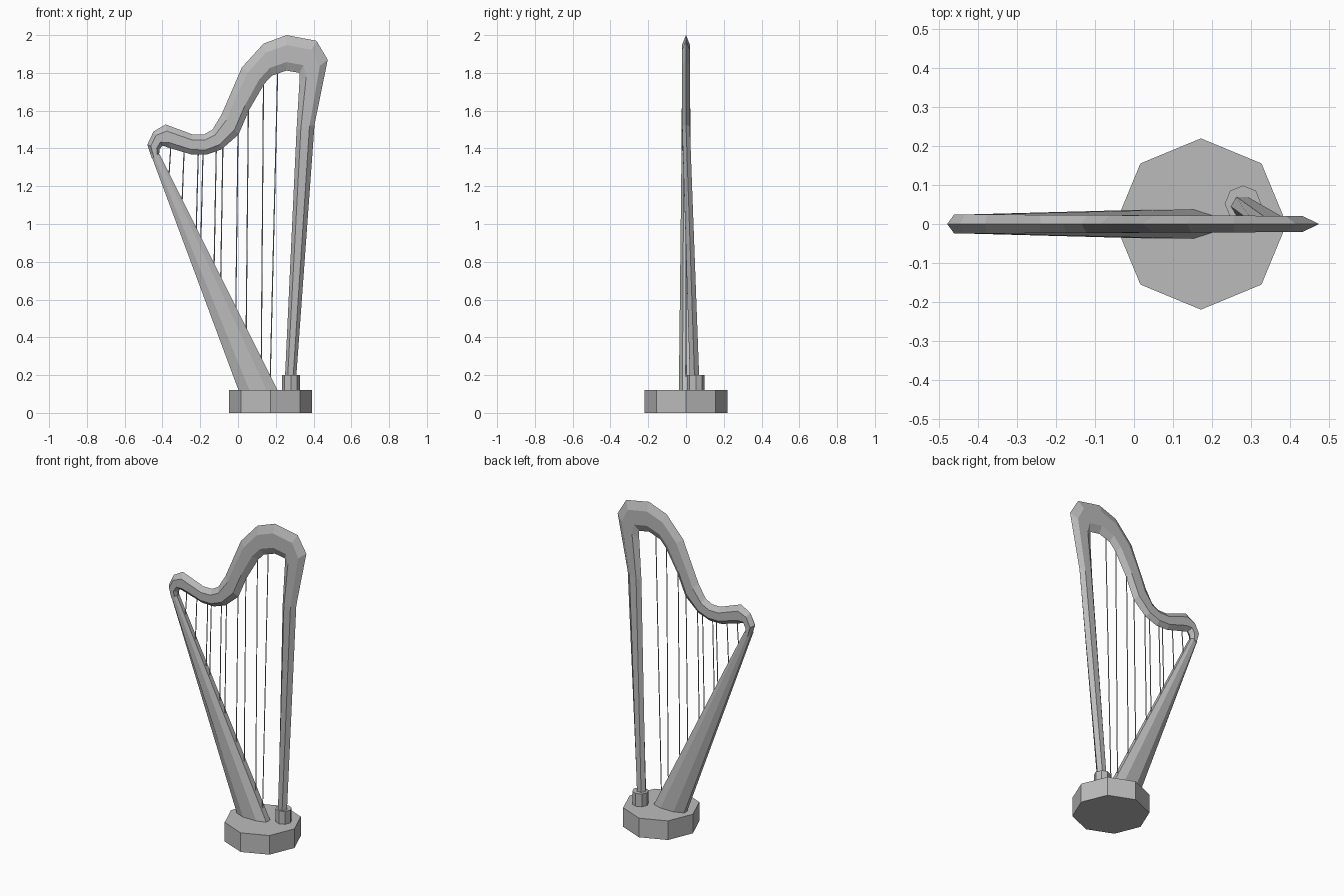
import bpy, bmesh, math
from mathutils import Vector

cube = bpy.data.objects.get("Cube")
if cube:
    bpy.data.objects.remove(cube, do_unlink=True)

grey = bpy.data.materials.new("plain grey")
grey.use_nodes = True
grey.diffuse_color = (0.5, 0.5, 0.5, 1)
grey.node_tree.nodes["Principled BSDF"].inputs["Base Color"].default_value = (0.5, 0.5, 0.5, 1)


def finish(name, bm):
    bmesh.ops.recalc_face_normals(bm, faces=bm.faces)
    mesh = bpy.data.meshes.new(name)
    bm.to_mesh(mesh)
    bm.free()
    mesh.materials.append(grey)
    obj = bpy.data.objects.new(name, mesh)
    bpy.context.collection.objects.link(obj)
    return obj


def loft(name, rings):
    """Skin a row of equal-sized rings and cap both ends."""
    bm = bmesh.new()
    loops = [[bm.verts.new(p) for p in ring] for ring in rings]
    n = len(loops[0])
    for a, b in zip(loops, loops[1:]):
        for i in range(n):
            j = (i + 1) % n
            bm.faces.new((a[i], a[j], b[j], b[i]))
    bm.faces.new(loops[0])
    bm.faces.new(loops[-1])
    return finish(name, bm)


def section(outer, inner, width, y, shape):
    """Cross-section from outer to inner edge; shape holds (fraction, width factor)."""
    o, i = Vector((outer[0], y, outer[1])), Vector((inner[0], y, inner[1]))
    front = [o.lerp(i, f) + Vector((0, -width * k, 0)) for f, k in shape]
    back = [o.lerp(i, f) + Vector((0, width * k, 0)) for f, k in reversed(shape) if k]
    return front + back


def prism(name, x, y, radius, z0, z1, sides=8):
    ring = [(x + radius * math.cos(math.tau * k / sides),
             y + radius * math.sin(math.tau * k / sides)) for k in range(sides)]
    return loft(name, [[(px, py, z) for px, py in ring] for z in (z0, z1)])


# Octagonal base and pillar collar
prism("base", 0.172, 0, 0.22, 0, 0.12)
prism("pillar_collar", 0.28, 0.052, 0.047, 0.11, 0.2)

# Curved neck flowing into the front pillar: outer edge, inner edge
ridged = [(0, 0), (0.28, 1), (0.76, 1), (1, 0)]
neck = [
    ((-0.455, 1.345), (-0.418, 1.365)), ((-0.48, 1.42), (-0.415, 1.395)),
    ((-0.447, 1.49), (-0.4, 1.415)), ((-0.383, 1.527), (-0.362, 1.402)),
    ((-0.24, 1.474), (-0.246, 1.368)), ((-0.18, 1.474), (-0.167, 1.367)),
    ((-0.135, 1.5), (-0.087, 1.395)), ((-0.087, 1.58), (0.003, 1.474)),
    ((-0.035, 1.7), (0.06, 1.606)), ((0.02, 1.828), (0.14, 1.743)),
    ((0.135, 1.955), (0.18, 1.786)), ((0.257, 2.0), (0.257, 1.812)),
    ((0.415, 1.97), (0.325, 1.8)), ((0.475, 1.87), (0.325, 1.75)),
    ((0.405, 1.525), (0.31, 1.5)),
]
rings = [section(o, i, 0.025 - 0.005 * k / len(neck), 0, ridged)
         for k, (o, i) in enumerate(neck)]
rings.append(section((0.304, 0.13), (0.246, 0.13), 0.025, 0.047, ridged))
loft("neck_and_pillar", rings)

# Tapered sound box leaning back from the base
box = [(0, 0.4), (0.28, 1), (0.72, 1), (1, 0.5)]
loft("sound_box", [
    section((-0.462, 1.37), (-0.415, 1.37), 0.024, 0, box),
    section((0.01, 0.1), (0.22, 0.1), 0.038, 0, box),
])

# Strings from the neck down to the sound box
strings = [(0.21, 1.81), (0.135, 1.76), (0.055, 1.62), (0, 1.49), (-0.08, 1.42),
           (-0.115, 1.4), (-0.185, 1.39), (-0.21, 1.39), (-0.285, 1.4), (-0.355, 1.42)]
for n, (x, top) in enumerate(strings):
    low_x = x - (0.04 if n == 0 else 0.012)
    low_z = 1.36 - 2 * (low_x + 0.41) - 0.04
    ring = [(0.003 * math.cos(math.tau * k / 6), 0.003 * math.sin(math.tau * k / 6))
            for k in range(6)]
    loft(f"string_{n + 1}", [[(px + cx, py, z) for px, py in ring]
                             for cx, z in ((low_x, low_z), (x, top))])
